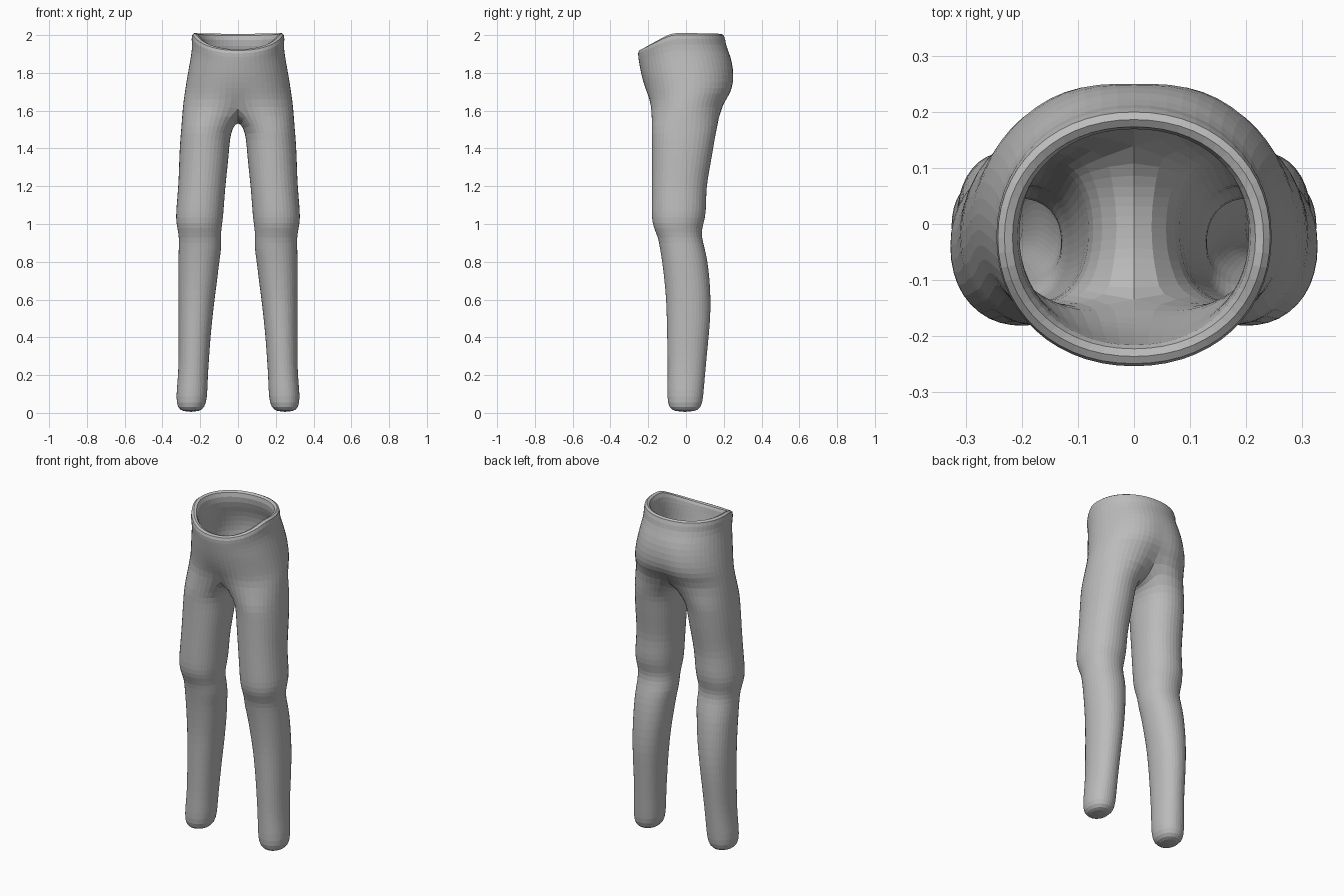
import bpy, bmesh, math

if "Cube" in bpy.data.objects:
    bpy.data.objects.remove(bpy.data.objects["Cube"])

OUTER, INNER = 15, 6      # points round the outside of a leg, and on its crotch side
SPREAD = math.radians(130)
GROW = 1.012              # makes up for the shrink of subdivision

# Hip rows: height, half width, front y, back y, front dip, back dip, waist slope
HIPS = [
    (2.01, .250, -.255, .205, 0, 0, 1),
    (1.95, .240, -.252, .207, 0, 0, .8),
    (1.89, .247, -.246, .238, 0, .004, .5),
    (1.82, .260, -.238, .256, 0, .008, .2),
    (1.75, .272, -.225, .261, 0, .014, 0),
    (1.69, .281, -.212, .250, .01, .022, 0),
    (1.63, .290, -.200, .208, .03, .035, 0),
]
# Crotch seam from back to front: y, z
CROTCH = [(.11, 1.575), (.06, 1.55), (.02, 1.542), (-.03, 1.543), (-.07, 1.553), (-.12, 1.583)]
# Leg rows: height, inner x, outer x, front y, back y
LEGS = [
    (1.51, .030, .300, -.183, .165), (1.45, .044, .306, -.180, .152),
    (1.36, .050, .311, -.180, .138), (1.27, .060, .313, -.180, .121),
    (1.18, .069, .318, -.181, .107), (1.10, .075, .325, -.182, .108),
    (1.03, .080, .330, -.182, .102), (.98, .088, .322, -.172, .085),
    (.93, .092, .312, -.148, .083), (.87, .088, .314, -.138, .100),
    (.80, .100, .316, -.126, .115), (.70, .111, .316, -.114, .126),
    (.60, .125, .316, -.105, .131), (.50, .136, .315, -.102, .129),
    (.40, .146, .315, -.100, .120), (.30, .153, .314, -.098, .110),
    (.20, .160, .317, -.097, .101), (.12, .162, .325, -.099, .094),
    (.05, .168, .327, -.098, .088), (.012, .190, .310, -.080, .068),
]


def power(v, e):
    return math.copysign(abs(v) ** e, v)


def hip_row(bm, z, half, front, back, dip_f, dip_b, slope):
    """Half ring from the front centre round to the back centre."""
    row = []
    for i in range(OUTER):
        a = math.pi * (i / (OUTER - 1) - .5)
        x = 0 if i in (0, OUTER - 1) else half * GROW * power(math.cos(a), .95)
        mid, reach = (front + back) / 2, (back - front) / 2
        y = mid + reach * GROW * power(math.sin(a), .95)
        near = math.exp(-(x / .07) ** 2)
        y += near * (dip_f if a < 0 else -dip_b)
        drop = max(0, min(1, (-.08 - y) / .175)) * .085
        row.append(bm.verts.new((x, y, z - drop * slope)))
    return row


def leg_row(bm, z, inner, outer, front, back):
    """Full ring: outside from front to back, then the crotch side to the front."""
    angles = [SPREAD * (2 * i / (OUTER - 1) - 1) for i in range(OUTER)]
    gap = 2 * (math.pi - SPREAD) / (INNER + 1)
    angles += [SPREAD + gap * (i + 1) for i in range(INNER)]
    cx, rx = (inner + outer) / 2, (outer - inner) / 2 * GROW
    cy, ry = (front + back) / 2, (back - front) / 2 * GROW
    return [bm.verts.new((cx + rx * power(math.cos(a), .93),
                          cy + ry * power(math.sin(a), .93), z)) for a in angles]


def bridge(bm, top, low, closed):
    n = len(top)
    for i in range(n if closed else n - 1):
        j = (i + 1) % n
        bm.faces.new((top[i], low[i], low[j], top[j]))


# Left half of the trousers
bm = bmesh.new()
hips = [hip_row(bm, *r) for r in HIPS]
for top, low in zip(hips, hips[1:]):
    bridge(bm, top, low, False)
seam = [bm.verts.new((0, y, z)) for y, z in CROTCH]
rings = [hips[-1] + seam] + [leg_row(bm, *r) for r in LEGS]
for top, low in zip(rings, rings[1:]):
    bridge(bm, top, low, True)

# Closed foot end
tip = bm.verts.new((.25, -.006, .004))
last = rings[-1]
for i, v in enumerate(last):
    bm.faces.new((v, tip, last[(i + 1) % len(last)]))
bmesh.ops.recalc_face_normals(bm, faces=bm.faces)
if sum(f.normal.x * (f.calc_center_median().x - .2) for f in bm.faces) < 0:
    bmesh.ops.reverse_faces(bm, faces=bm.faces)

mesh = bpy.data.meshes.new("trousers")
bm.to_mesh(mesh)
bm.free()
trousers = bpy.data.objects.new("trousers", mesh)
bpy.context.collection.objects.link(trousers)

# Mirror to the right side, give the cloth thickness, round it off
mirror = trousers.modifiers.new("mirror", 'MIRROR')
mirror.use_clip = True
cloth = trousers.modifiers.new("cloth", 'SOLIDIFY')
cloth.thickness = .04
cloth.offset = -1
smooth = trousers.modifiers.new("smooth", 'SUBSURF')
smooth.levels = smooth.render_levels = 1

# Grey cloth
grey = bpy.data.materials.new("grey_cloth")
grey.use_nodes = True
colour = (.5, .5, .5, 1)
grey.diffuse_color = colour
grey.node_tree.nodes["Principled BSDF"].inputs["Base Color"].default_value = colour
mesh.materials.append(grey)
